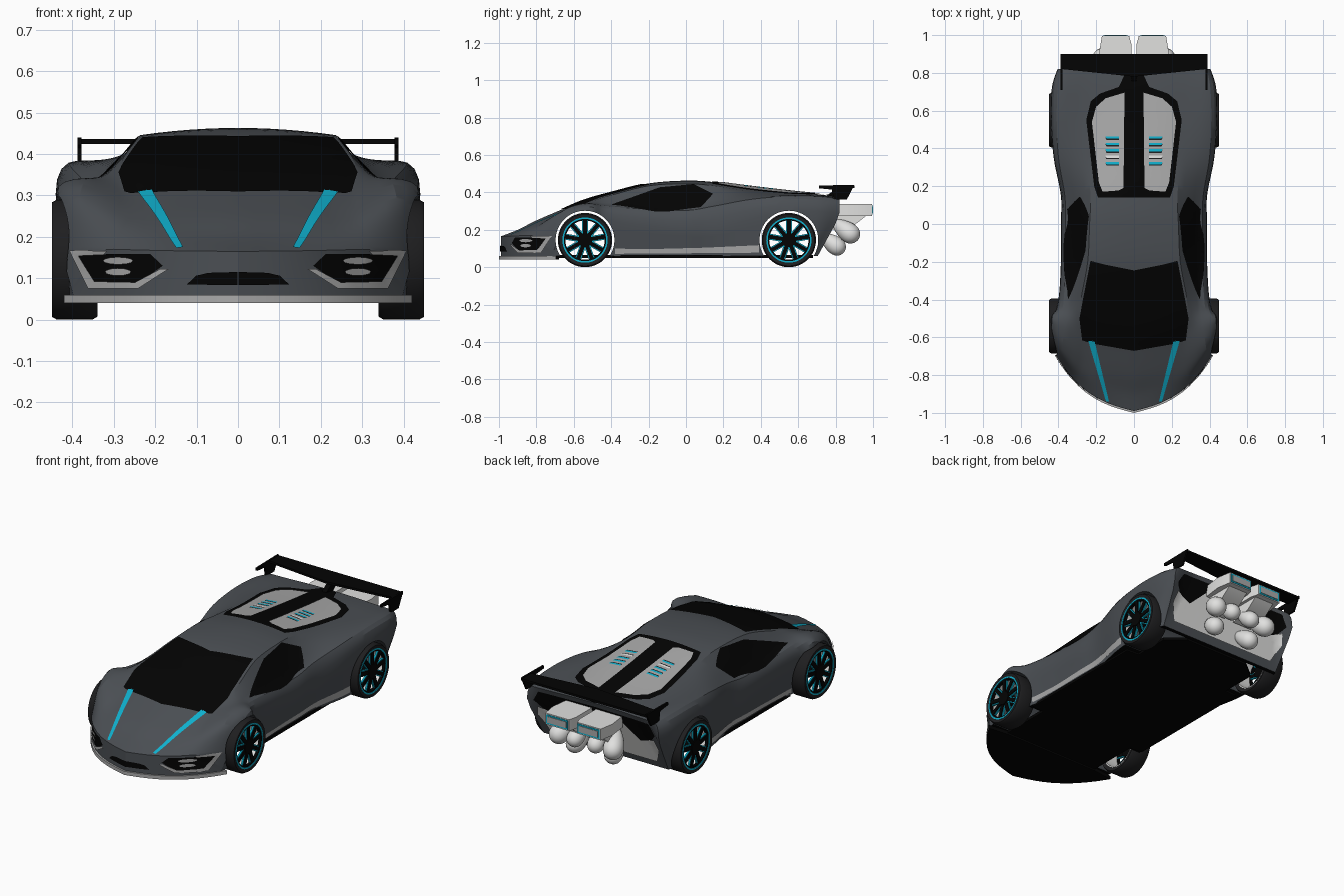
import bpy, bmesh, math
from mathutils import Matrix, Vector
from mathutils.bvhtree import BVHTree

scene = bpy.context.scene
if "Cube" in scene.objects:
    bpy.data.objects.remove(scene.objects["Cube"])


def material(name, *rgb):
    m = bpy.data.materials.new(name)
    m.use_nodes = True
    m.diffuse_color = (*rgb, 1)
    node = next(n for n in m.node_tree.nodes if n.type == 'BSDF_PRINCIPLED')
    node.inputs["Base Color"].default_value = (*rgb, 1)
    return m


PAINT = material("slate paint", .07, .078, .088)
BLACK = material("gloss black", .001, .001, .001)
TYRE = material("tyre rubber", .013, .013, .014)
SILVER = material("silver trim", .4, .4, .4)
LIGHT = material("pale metal", .75, .75, .74)
CYAN = material("cyan accent", .005, .44, .62)


def smooth(obj, angle):
    for o in bpy.context.selected_objects:
        o.select_set(False)
    obj.select_set(True)
    bpy.context.view_layer.objects.active = obj
    bpy.ops.object.shade_smooth_by_angle(angle=math.radians(angle))


def make(name, bm, *mats, angle=35, loc=(0, 0, 0)):
    """Turn a half-model bmesh into an object mirrored across x = 0."""
    mesh = bpy.data.meshes.new(name)
    bm.to_mesh(mesh)
    bm.free()
    for m in mats:
        mesh.materials.append(m)
    obj = bpy.data.objects.new(name, mesh)
    obj.location = loc
    scene.collection.objects.link(obj)
    obj.modifiers.new("mirror", 'MIRROR')
    smooth(obj, angle)
    return obj


def place(a, b, c, axis):
    return Vector({'x': (c, a, b), 'y': (a, c, b), 'z': (a, b, c)}[axis])


def prism(name, outline, axis, lo, hi, *mats):
    """Extrude an outline; a second material goes on the underside and back."""
    bm = bmesh.new()
    ends = [[bm.verts.new(place(a, b, c, axis)) for a, b in outline] for c in (lo, hi)]
    for ring in ends:
        bm.faces.new(ring)
    for i in range(len(outline)):
        bm.faces.new((ends[0][i - 1], ends[0][i], ends[1][i], ends[1][i - 1]))
    bmesh.ops.recalc_face_normals(bm, faces=bm.faces[:])
    if len(mats) > 1:
        for f in bm.faces:
            f.material_index = int(f.normal.z < -.5 or f.normal.y > .5)
    return make(name, bm, *mats)


def add_box(bm, lo, hi, matrix=Matrix()):
    lo, hi = Vector(lo), Vector(hi)
    fit = Matrix.Translation((lo + hi) / 2) @ Matrix.Diagonal((*(hi - lo), 1))
    bmesh.ops.create_cube(bm, size=1, matrix=matrix @ fit)


# Body shell: half sections lofted along y
# columns: y, widest x z, shoulder x z, roof edge x z, centre z
STATIONS = [
    (-.99, .418, .13, .375, .165, .30, .17, .165),
    (-.9, .43, .21, .385, .265, .28, .22, .2),
    (-.8, .438, .265, .38, .31, .26, .255, .25),
    (-.67, .438, .3, .37, .335, .26, .3, .306),
    (-.55, .435, .3, .36, .342, .285, .343, .357),
    (-.4, .4, .25, .35, .33, .28, .385, .4),
    (-.2, .387, .22, .345, .315, .245, .435, .448),
    (0, .387, .2, .345, .31, .235, .446, .463),
    (.15, .387, .2, .35, .335, .23, .435, .455),
    (.35, .425, .26, .38, .37, .25, .405, .43),
    (.55, .44, .3, .385, .384, .27, .387, .406),
    (.72, .435, .3, .38, .38, .27, .378, .388),
    (.82, .405, .29, .37, .365, .25, .368, .374)]
FLOOR_Z = .06


def bow(x):
    return .25 * x + 2.7 * x ** 3


def blend(a, b, c, d, t):
    return (2 * b + (c - a) * t + (2 * a - 5 * b + 4 * c - d) * t * t
            + (3 * b - a - 3 * c + d) * t ** 3) / 2


def section(y, wm, zm, ws, zs, wr, zr, zc):
    wb = wm - .02
    pts = [(wb * i / 6, FLOOR_Z) for i in range(6)]
    for i in range(4):
        t = i / 4
        pts.append((wb + (wm - wb) * t, FLOOR_Z + (zm - FLOOR_Z) * t))
    for i in range(4):
        t = i / 4
        pts.append((wm + (ws - wm) * t * t, zm + (zs - zm) * (1 - (1 - t) ** 2)))
    for i in range(4):
        t = i / 4
        pts.append((ws + (wr - ws) * t, zs + (zr - zs) * t))
    for i in range(7):
        t = i / 6
        pts.append((wr * (1 - t), zr + (zc - zr) * (1 - (1 - t) ** 2)))
    # swept-back nose and undercut tail
    sweep = min(1, max(0, (-.45 - y) / .54))
    tuck = min(1, max(0, (y - .6) / .2))
    return [(x, y + sweep * bow(x) - tuck * .55 * max(0, .27 - z), z) for x, z in pts]


bm = bmesh.new()
rows = []
last = len(STATIONS) - 1
for s in range(last):
    quad = [STATIONS[min(last, max(0, s + k))] for k in (-1, 0, 1, 2)]
    for step in range(7 if s == last - 1 else 6):
        row = section(*(blend(*col, step / 6) for col in zip(*quad)))
        rows.append([bm.verts.new(p) for p in row])
for r0, r1 in zip(rows, rows[1:]):
    for i in range(len(r0) - 1):
        bm.faces.new((r0[i], r0[i + 1], r1[i + 1], r1[i]))
for row in (rows[0], rows[-1]):
    n = len(row) - 1
    for i in range(n // 2 - 1):
        bm.faces.new((row[i], row[i + 1], row[n - i - 1], row[n - i]))
    bm.faces.new(row[n // 2 - 1:n // 2 + 2])
bmesh.ops.recalc_face_normals(bm, faces=bm.faces[:])
for f in bm.faces:
    f.material_index = int(f.normal.z < -.9 and f.calc_center_median().z < .075)
skin = BVHTree.FromBMesh(bm)
body = make("body_shell", bm, PAINT, BLACK)

# Wheel arches cut right through the shell
WHEELS = {"front": -.54, "rear": .55}
cutters = []
for end, y in WHEELS.items():
    bm = bmesh.new()
    bmesh.ops.create_cone(bm, cap_ends=True, segments=64, radius1=.157, radius2=.157,
                          depth=2, matrix=Matrix.Rotation(math.pi / 2, 4, 'Y'))
    cutter = make(end + "_arch_cutter", bm, loc=(0, y, .145))
    cutter.modifiers.clear()
    cutter.hide_render = True
    cutters.append(cutter)
    cut = body.modifiers.new(end + " arch", 'BOOLEAN')
    cut.object, cut.solver = cutter, 'EXACT'
smooth(body, 25)
bpy.ops.object.convert(target='MESH')
smooth(body, 25)
for cutter in cutters:
    bpy.data.objects.remove(cutter)


def panel(name, outline, axis, sign, mat, lift=.004):
    """Thin plate: an outline projected on the shell from one side."""
    bm = bmesh.new()
    bm.faces.new([bm.verts.new(place(a, b, 0, axis)) for a, b in outline])
    bm.normal_update()
    bmesh.ops.triangulate(bm, faces=bm.faces[:])
    for k, unit in enumerate((place(1, 0, 0, axis), place(0, 1, 0, axis))):
        lo, hi = (fn(p[k] for p in outline) for fn in (min, max))
        for i in range(int(lo / .02), int(hi / .02) + 1):
            bmesh.ops.bisect_plane(bm, geom=bm.verts[:] + bm.edges[:] + bm.faces[:],
                                   plane_co=unit * (i * .02 + .001), plane_no=unit)
    ray = place(0, 0, -sign, axis)
    for v in bm.verts:
        start = v.co + Vector((1e-4, 0, 0))
        hit, normal, *_ = skin.ray_cast(start - ray * 3, ray)
        if hit is None:
            hit, normal, *_ = skin.find_nearest(start)
        v.co = hit + normal * (lift if normal.dot(ray) < 0 else -lift)
    bm.normal_update()
    bmesh.ops.reverse_faces(bm, faces=[f for f in bm.faces if f.normal.dot(ray) > 0])
    return make(name, bm, mat, angle=50)


# Glass
panel("windscreen", [(0, -.67), (.2, -.635), (.275, -.615), (.288, -.5), (.27, -.4),
                     (.23, -.195), (.15, -.215), (0, -.245)], 'z', 1, BLACK)
panel("side_window", [(-.4, .332), (-.14, .425), (.04, .442), (.145, .39), (.08, .318),
                      (-.1, .295), (-.16, .295), (-.26, .312)], 'x', 1, BLACK)

# Bonnet stripes
panel("bonnet_stripe", [(.209, -.615), (.242, -.615), (.148, -.937), (.132, -.937)],
      'z', 1, CYAN)

# Engine cover with louvres
panel("engine_cover_frame", [(0, .14), (.19, .14), (.21, .2), (.252, .55), (.228, .65),
                             (.18, .69), (.08, .725), (.045, .8), (0, .8)], 'z', 1, BLACK)
panel("engine_cover_panel", [(.055, .19), (.08, .177), (.165, .17), (.185, .22), (.222, .54),
                             (.2, .62), (.15, .665), (.05, .695)], 'z', 1, SILVER, .007)
for i in range(5):
    y = .315 + i * .034
    for part, mat, d in (("gap", TYRE, -.007), ("slat", LIGHT if i == 1 else CYAN, 0)):
        panel(f"louvre_{part}_{i}", [(.08, y + d), (.145, y + d), (.15, y + d + .012),
                                     (.08, y + d + .012)], 'z', 1, mat, .0085 + d * .1)

# Nose: headlights, trim and grille
panel("headlight_recess", [(.385, .158), (.21, .158), (.18, .13), (.24, .088),
                           (.345, .09)], 'y', -1, BLACK, .003)
panel("headlight_trim", [(.402, .166), (.31, .166), (.32, .157), (.38, .154), (.342, .092),
                         (.245, .09), (.185, .122), (.165, .122), (.238, .075),
                         (.357, .075)], 'y', -1, SILVER, .007)
for name, z, w in (("upper", .142, .036), ("lower", .115, .031)):
    oval = [(.285 + w * math.cos(a), z + .009 * math.sin(a))
            for a in (i * math.pi / 6 for i in range(12))]
    panel(name + "_lamp", oval, 'y', -1, SILVER, .007)
panel("nose_grille", [(0, .115), (.07, .113), (.1, .106), (.122, .085), (0, .083)],
      'y', -1, BLACK)

# Splitter, floor and side skirts
edge = [(x, -1 + bow(x)) for x in (i * .042 for i in range(11))]
prism("front_splitter", edge + [(.3, -.68), (0, -.68)], 'z', .04, .06, SILVER, BLACK)
prism("floor_pan", [(0, -.96), (.15, -.9), (.3, -.8), (.3, -.39), (.375, -.385), (.375, .39),
                    (.3, .395), (.3, .6), (.2, .68), (0, .68)], 'z', .05, .066, BLACK)
panel("side_skirt", [(-.38, .072), (.39, .078), (.39, .118), (.1, .105), (-.2, .097),
                     (-.38, .1)], 'x', 1, SILVER)

# Tail panels
panel("tail_grille", [(0, .352), (.34, .345), (.375, .285), (.3, .2), (0, .2)], 'y', 1, BLACK)
panel("tail_panel", [(0, .31), (.16, .31), (.26, .215), (.36, .25), (.375, .19), (.33, .1),
                     (0, .1)], 'y', 1, LIGHT, .007)

# Exhaust boxes with glowing outlets
prism("exhaust_box", [(.013, .78), (.17, .8), (.184, .91), (.17, .994), (.025, .994),
                      (.013, .95)], 'z', .275, .338, LIGHT)
prism("exhaust_throat", [(.78, .2), (.82, .32), (.97, .28), (.9, .225)], 'x', .03, .15, LIGHT)
for name, inset, y, mat in (("glow", .006, .997, CYAN), ("outlet", .014, 1, SILVER)):
    bm = bmesh.new()
    add_box(bm, (.025 + inset, .99, .275 + inset), (.17 - inset, y, .338 - inset))
    make("exhaust_" + name, bm, mat)

# Pear-shaped exhaust pods, fanned outwards
pods = [(.06, .86, .2, .042), (.155, .85, .2, .05), (.11, .78, .13, .046)]
for i, (x, y, z, r) in enumerate(pods):
    bm = bmesh.new()
    bmesh.ops.create_uvsphere(bm, u_segments=24, v_segments=14, radius=1)
    turn = Vector((x * 2, .8, -.6)).to_track_quat('Z', 'Y')
    for v in bm.verts:
        swell = r * (1 + .4 * v.co.z)
        v.co = turn @ Vector((v.co.x * swell, v.co.y * swell, v.co.z * r * 1.8)) + Vector((x, y, z))
    make(f"exhaust_pod_{i}", bm, LIGHT, angle=60)

# Rear wing
prism("wing_blade", [(0, .78), (.38, .82), (.387, .9), (0, .9)], 'z', .424, .436, BLACK)
prism("wing_end_plate", [(.71, .437), (.9, .44), (.86, .362), (.79, .362), (.78, .415),
                         (.71, .422)], 'x', .378, .388, BLACK)
prism("wing_pylon", [(.73, .37), (.8, .36), (.88, .428), (.82, .428)], 'x', 0, .014, BLACK)


# Wheels: parts built once, mirrored, and repeated at the rear
def ring(bm, profile, segs=48):
    loops = []
    for i in range(segs):
        a = math.tau * i / segs
        loops.append([bm.verts.new((x, r * math.sin(a), r * math.cos(a))) for r, x in profile])
    for i in range(segs):
        for j in range(len(profile)):
            bm.faces.new((loops[i - 1][j - 1], loops[i][j - 1], loops[i][j], loops[i - 1][j]))
    bmesh.ops.recalc_face_normals(bm, faces=bm.faces[:])


def hoop(r0, r1, x0, x1):
    return [(r0, x0), (r1, x0), (r1, x1), (r0, x1)]


def spokes(bm, x0, x1, width):
    for i in range(9):
        add_box(bm, (x0, -width / 2, .025), (x1, width / 2, .113),
                Matrix.Rotation(math.tau * i / 9, 4, 'X'))


tyre, rim, accent, face = (bmesh.new() for _ in range(4))
ring(tyre, [(.118, .345), (.138, .34), (.145, .352), (.145, .438), (.138, .45), (.12, .447)])
ring(rim, hoop(.112, .119, .346, .436))
ring(accent, hoop(.113, .121, .436, .449))
spokes(accent, .43, .44, .032)
ring(face, hoop(.105, .114, .43, .446))
ring(face, hoop(.001, .038, .4, .449), 24)
spokes(face, .428, .446, .021)
for name, bm, mat in (("tyre", tyre, TYRE), ("rim_barrel", rim, LIGHT),
                      ("rim_accent", accent, CYAN), ("rim_spokes", face, BLACK)):
    first = make("front_" + name, bm, mat, loc=(0, WHEELS["front"], .145))
    second = first.copy()
    second.name = "rear_" + name
    second.location.y = WHEELS["rear"]
    scene.collection.objects.link(second)
